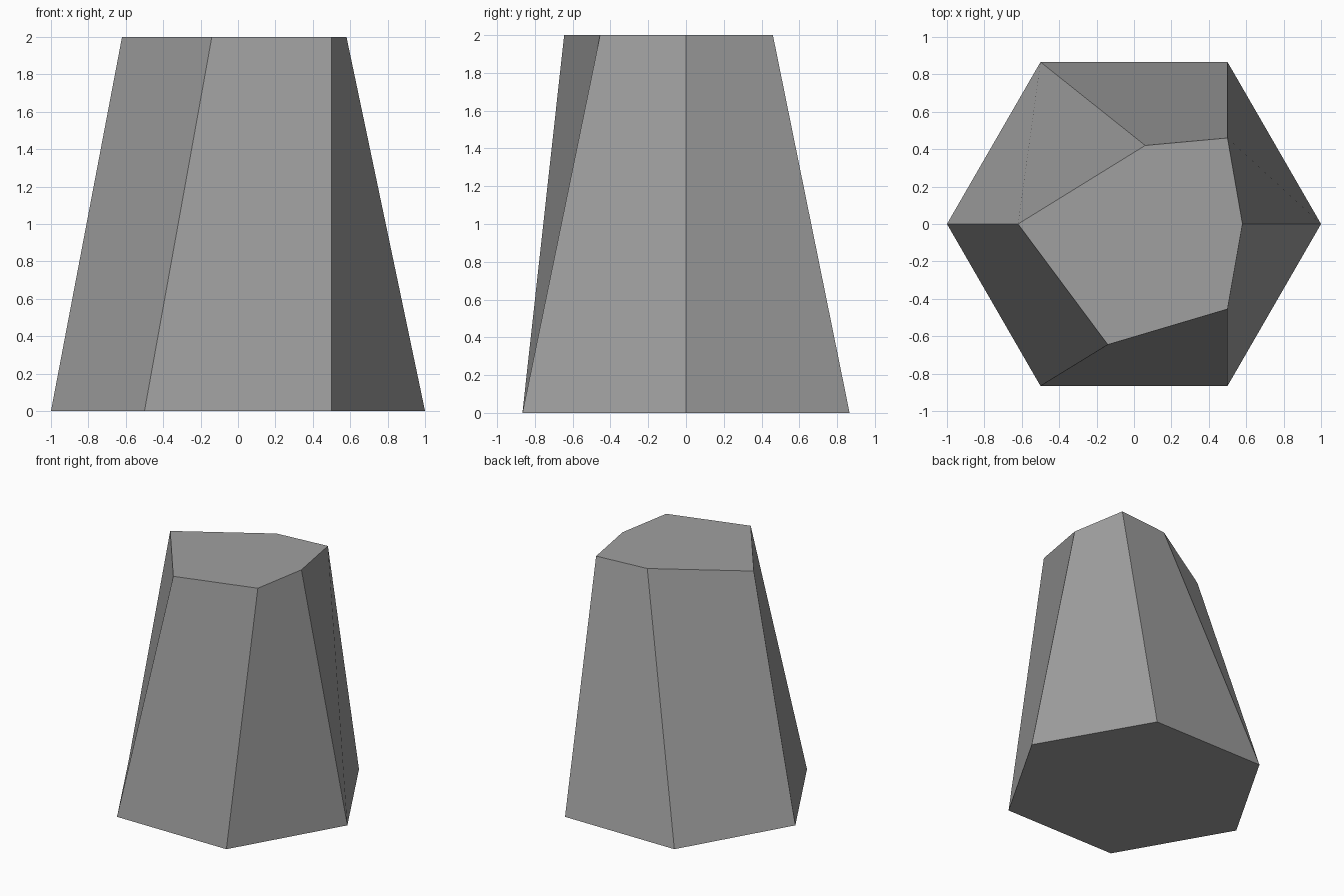
import bpy
import bmesh
from math import cos, sin, radians

cube = bpy.data.objects.get("Cube")
if cube:
    bpy.data.objects.remove(cube, do_unlink=True)

SIDES = 6
HEIGHT = 2.0

# Regular hexagonal foot, irregular crown, both counter-clockwise from +x
foot = [(cos(radians(60 * i)), sin(radians(60 * i))) for i in range(SIDES)]
crown = [(0.58, 0), (0.5, 0.46), (0.06, 0.42),
         (-0.62, 0), (-0.14, -0.645), (0.5, -0.455)]

# Stone block: two rings joined by six flat sides
bm = bmesh.new()
low = [bm.verts.new((x, y, 0)) for x, y in foot]
high = [bm.verts.new((x, y, HEIGHT)) for x, y in crown]
bm.faces.new(low[::-1])
bm.faces.new(high)
for i in range(SIDES):
    j = (i + 1) % SIDES
    bm.faces.new((low[i], low[j], high[j], high[i]))

mesh = bpy.data.meshes.new("stone_block")
bm.to_mesh(mesh)
bm.free()

# Plain grey
grey = bpy.data.materials.new("stone_grey")
grey.use_nodes = True
color = (0.35, 0.35, 0.35, 1)
grey.diffuse_color = color
grey.node_tree.nodes["Principled BSDF"].inputs["Base Color"].default_value = color
mesh.materials.append(grey)

block = bpy.data.objects.new("stone_block", mesh)
bpy.context.collection.objects.link(block)
